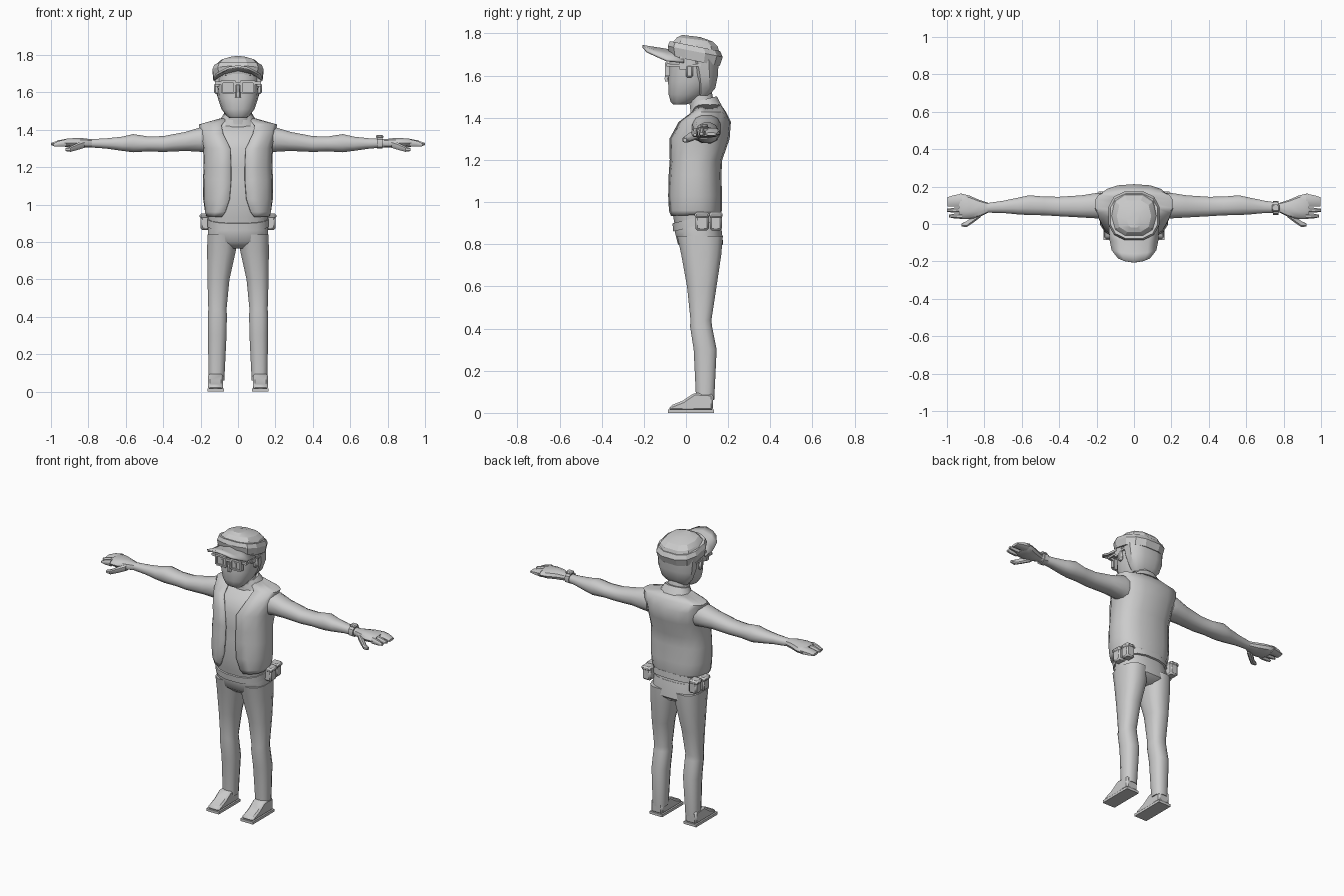
import bpy, bmesh, math
from mathutils import Vector

grey = bpy.data.materials.new("plain grey")
grey.diffuse_color = (0.6, 0.6, 0.6, 1)


def finish(name, bm, mirror=False, bevel=0, thick=0, angle=40):
    bmesh.ops.recalc_face_normals(bm, faces=bm.faces)
    me = bpy.data.meshes.new(name)
    bm.to_mesh(me)
    bm.free()
    me.materials.append(grey)
    ob = bpy.data.objects.new(name, me)
    bpy.context.collection.objects.link(ob)
    if mirror:
        ob.modifiers.new("mirror", 'MIRROR').use_clip = False
    if thick:
        m = ob.modifiers.new("thickness", 'SOLIDIFY')
        m.thickness, m.offset = thick, -1
    if bevel:
        m = ob.modifiers.new("bevel", 'BEVEL')
        m.width, m.segments = bevel, 1
    bpy.ops.object.select_all(action='DESELECT')
    ob.select_set(True)
    bpy.context.view_layer.objects.active = ob
    bpy.ops.object.shade_smooth_by_angle(angle=math.radians(angle))
    return ob


def spow(v, e):
    return math.copysign(abs(v) ** (2 / e), v)


def loft(name, rings, axis='Z', n=12, e=2.3, tilt=0, **kw):
    """Rings are (position, u0, u1, v0, v1) along Z (u=x, v=y) or X (u=y, v=z)."""
    bm = bmesh.new()
    rows = []
    for p, u0, u1, v0, v1 in rings:
        row = []
        for i in range(n):
            t = math.tau * (i + 0.5) / n
            u = (u0 + u1) / 2 + (u1 - u0) / 2 * spow(math.sin(t), e)
            v = (v0 + v1) / 2 - (v1 - v0) / 2 * spow(math.cos(t), e)
            co = (u, v, p + tilt * (v - 0.04)) if axis == 'Z' else (p, u, v)
            row.append(bm.verts.new(co))
        rows.append(row)
    for a, b in zip(rows, rows[1:]):
        for i in range(n):
            j = (i + 1) % n
            bm.faces.new((a[i], a[j], b[j], b[i]))
    bm.faces.new(rows[0])
    bm.faces.new(rows[-1])
    return finish(name, bm, **kw)


def sym(rings):
    return [(z, -r, r, a, b) for z, r, a, b in rings]


def boxes(name, specs, **kw):
    """Several boxes in one mesh: (x0, x1, y0, y1, z0, z1)."""
    bm = bmesh.new()
    for x0, x1, y0, y1, z0, z1 in specs:
        vs = bmesh.ops.create_cube(bm, size=1)['verts']
        for v in vs:
            v.co = Vector(((x0 + x1) / 2 + v.co.x * (x1 - x0),
                           (y0 + y1) / 2 + v.co.y * (y1 - y0),
                           (z0 + z1) / 2 + v.co.z * (z1 - z0)))
    return finish(name, bm, **kw)


# Shirt body under the vest
loft("shirt", sym([(.86, .16, -.05, .17), (.93, .162, -.062, .158), (1.0, .168, -.075, .16),
                   (1.13, .173, -.072, .155), (1.2, .17, -.068, .16), (1.3, .175, -.072, .195),
                   (1.38, .185, -.03, .2), (1.42, .19, .03, .18), (1.45, .085, .03, .155)]),
     n=16, e=2.5)

# Open vest: (height, half width, front, back, half gap at the front)
vest = [(.94, .17, -.082, .166, .088), (.96, .178, -.086, .17, .07), (1.03, .187, -.086, .171, .046),
        (1.13, .188, -.083, .168, .038), (1.2, .184, -.078, .172, .038), (1.3, .187, -.08, .207, .042),
        (1.38, .202, -.04, .213, .08), (1.428, .212, .025, .19, .09), (1.462, .09, .04, .165, .055)]
bm = bmesh.new()
rows = []
for z, r, y0, y1, gap in vest:
    t0 = math.asin((gap / r) ** 1.25)
    ts = [t0 + (math.tau - 2 * t0) * i / 16 for i in range(17)]
    rows.append([bm.verts.new((r * spow(math.sin(t), 2.5),
                               (y0 + y1) / 2 - (y1 - y0) / 2 * spow(math.cos(t), 2.5),
                               z + (.04 * (y - .04) if z < .95 else 0)))
                 for t in ts for y in [-(y1 - y0) / 2 * math.cos(t)]])
for a, b in zip(rows, rows[1:]):
    for i in range(16):
        bm.faces.new((a[i], a[i + 1], b[i + 1], b[i]))
finish("vest", bm, thick=.012)

# Trousers
loft("trouser_hips", sym([(.765, .08, .0, .14), (.8, .163, -.04, .178), (.86, .164, -.055, .172),
                          (.9, .16, -.055, .165)]), n=16, e=2.5)
loft("trouser_legs", [(.06, .072, .158, .047, .135), (.3, .06, .162, .035, .147),
                      (.41, .058, .162, .018, .125), (.44, .06, .16, .02, .122),
                      (.6, .044, .165, .003, .147), (.75, .01, .167, -.025, .17),
                      (.84, .004, .166, -.045, .178)], e=2.5, mirror=True)
loft("belt", sym([(.885, .166, -.062, .172), (.925, .166, -.066, .17)]), n=16, e=2.5, tilt=.25)

# Belt pouches with flaps
boxes("pouches", [(.145, .2, .045, .108, .865, .94), (.135, .192, .113, .17, .865, .94),
                  (.145, .206, .041, .111, .925, .952), (.135, .198, .111, .174, .925, .952)],
      mirror=True, bevel=.009)

# Shoes: side profile extruded across the width
bm = bmesh.new()
prof = [(-.082, .012), (.128, .012), (.13, .09), (.04, .095), (-.015, .058), (-.075, .034)]
f = bm.faces.new([bm.verts.new((.08, y, z)) for y, z in prof])
new = bmesh.ops.extrude_face_region(bm, geom=[f])['geom']
for v in new:
    if isinstance(v, bmesh.types.BMVert):
        v.co.x = .16
finish("shoes", bm, mirror=True, bevel=.01)
boxes("shoe_soles", [(.076, .164, -.085, .132, 0, .016)], mirror=True)

# Arms and hands
loft("arms", [(.165, .025, .165, 1.275, 1.415), (.2, .028, .168, 1.28, 1.415), (.28, .033, .155, 1.285, 1.39),
              (.4, .04, .147, 1.28, 1.367), (.48, .045, .148, 1.283, 1.365), (.56, .046, .155, 1.278, 1.378),
              (.62, .05, .142, 1.286, 1.364), (.7, .058, .125, 1.298, 1.355), (.79, .06, .112, 1.305, 1.35)],
     axis='X', mirror=True)
loft("palms", [(.78, .06, .113, 1.305, 1.35), (.83, .035, .13, 1.302, 1.356), (.88, .026, .152, 1.302, 1.356),
               (.925, .026, .163, 1.308, 1.352), (.935, .03, .16, 1.312, 1.348)], axis='X', n=10, mirror=True)
loft("outer_fingers", [(.92, .09, .163, 1.308, 1.352), (.96, .09, .157, 1.31, 1.345),
                       (.998, .092, .145, 1.315, 1.33)], axis='X', n=8, mirror=True)
loft("middle_fingers", [(.92, .06, .092, 1.308, 1.35), (.96, .06, .088, 1.31, 1.344),
                        (1.0, .064, .082, 1.317, 1.33)], axis='X', n=8, mirror=True)
loft("index_fingers", [(.92, .026, .058, 1.308, 1.35), (.96, .029, .056, 1.308, 1.34),
                       (.99, .035, .05, 1.312, 1.326)], axis='X', n=8, mirror=True)
loft("thumbs", [(.82, .035, .075, 1.302, 1.345), (.86, .005, .045, 1.29, 1.33),
                (.895, -.018, .016, 1.281, 1.311), (.922, -.014, .004, 1.285, 1.303)],
     axis='X', n=8, mirror=True)
loft("watch_strap", [(.742, .049, .124, 1.297, 1.361), (.772, .049, .122, 1.297, 1.36)], axis='X', n=10)
boxes("watch_face", [(.737, .778, .068, .105, 1.355, 1.371)], bevel=.005)

# Neck, collar and head
loft("neck", sym([(1.4, .085, .02, .15), (1.45, .068, .018, .14), (1.54, .065, .0, .12)]))
loft("collar", sym([(1.425, .105, .018, .172), (1.475, .074, .022, .148)]), tilt=.25)
loft("head", sym([(1.462, .045, -.06, .0), (1.475, .062, -.074, .04), (1.51, .088, -.084, .09),
                  (1.57, .108, -.087, .135), (1.63, .114, -.083, .145), (1.7, .118, -.08, .15)]),
     n=14, e=2.4)
loft("hair", sym([(1.505, .072, .05, .11), (1.54, .1, .04, .14), (1.6, .121, .025, .153),
                  (1.69, .128, .0, .158)]), e=2.6)
boxes("sideburns", [(.1, .122, -.03, .03, 1.63, 1.69)], mirror=True)
boxes("ears", [(.1, .127, .0, .033, 1.59, 1.65)], mirror=True, bevel=.008)
loft("nose", sym([(1.572, .015, -.1, -.07), (1.585, .014, -.104, -.07), (1.64, .007, -.09, -.07)]), n=6)

# Glasses: square rims, lenses, bridge and temples
boxes("glasses", [(.014, .09, -.1, -.084, 1.65, 1.662), (.02, .083, -.1, -.084, 1.593, 1.603),
                  (.012, .023, -.1, -.084, 1.598, 1.655), (.08, .091, -.1, -.076, 1.598, 1.655),
                  (-.014, .014, -.1, -.086, 1.638, 1.652), (.088, .12, -.092, -.078, 1.642, 1.658),
                  (.113, .123, -.09, .07, 1.644, 1.656)], mirror=True)
boxes("lenses", [(.02, .083, -.091, -.084, 1.6, 1.653)], mirror=True)
boxes("eyes", [(.04, .054, -.096, -.088, 1.608, 1.638)], mirror=True)

# Cap: crown, then an arched brim
loft("cap_band", sym([(1.67, .134, -.08, .163), (1.715, .14, -.09, .178), (1.74, .13, -.08, .165)]),
     n=12, e=2.6, tilt=-.2, angle=25)
loft("cap_crown", sym([(1.72, .13, -.085, .165), (1.75, .115, -.065, .155), (1.772, .092, -.045, .13),
                       (1.786, .04, -.02, .07)]), n=10, e=2.6, tilt=-.12, angle=20)
bm = bmesh.new()
rows = []
for y, half, z, drop, curve in [(-.01, .135, 1.725, .055, 0), (-.09, .13, 1.727, .05, .0),
                                (-.16, .12, 1.738, .038, .02), (-.205, .085, 1.745, .025, .02)]:
    rows.append([bm.verts.new((half * s, y + curve * s * s, z - drop * s * s))
                 for s in (-1, -.6, 0, .6, 1)])
for a, b in zip(rows, rows[1:]):
    for i in range(4):
        bm.faces.new((a[i], a[i + 1], b[i + 1], b[i]))
finish("cap_brim", bm, thick=.012)
